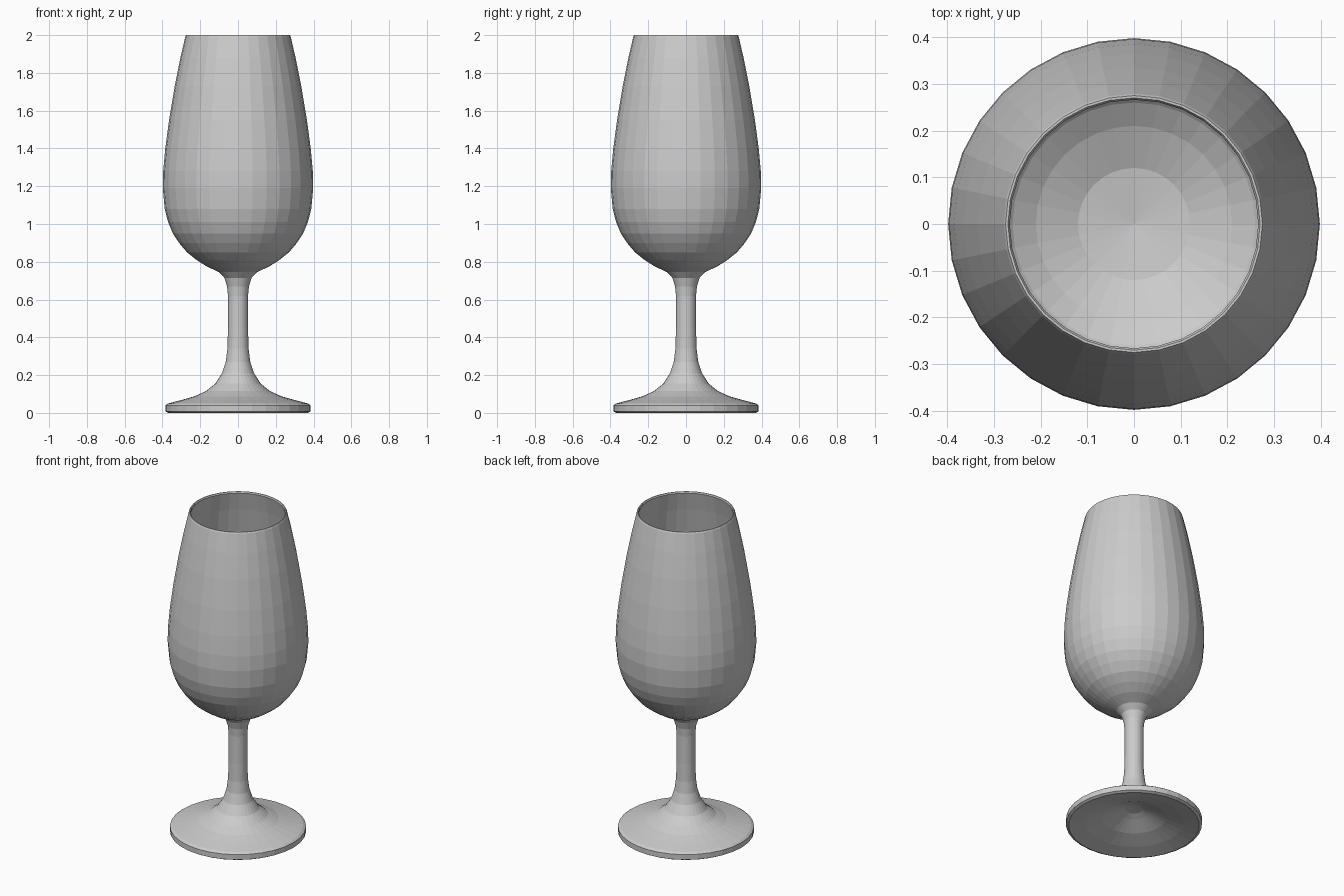
import bpy, bmesh, math
from mathutils import Vector

if "Cube" in bpy.data.objects:
    bpy.data.objects.remove(bpy.data.objects["Cube"])

# Closed half profile (radius, height): underside, foot, stem, bowl, rim, inside
PROFILE = [
    (0, 0.11), (0.05, 0.105), (0.09, 0.09), (0.18, 0.05), (0.28, 0.02), (0.37, 0.0),
    (0.385, 0.008), (0.385, 0.04), (0.37, 0.05), (0.30, 0.068), (0.23, 0.088),
    (0.17, 0.115), (0.12, 0.155), (0.085, 0.21), (0.065, 0.27), (0.056, 0.34),
    (0.053, 0.45), (0.053, 0.62), (0.058, 0.67), (0.072, 0.715), (0.10, 0.745),
    (0.165, 0.775), (0.22, 0.81), (0.27, 0.85), (0.312, 0.90), (0.345, 0.95),
    (0.37, 1.01), (0.388, 1.08), (0.398, 1.19), (0.396, 1.28), (0.385, 1.40),
    (0.365, 1.55), (0.335, 1.73), (0.305, 1.88), (0.279, 1.992), (0.275, 2.0),
    (0.27, 2.0), (0.266, 1.992),
    (0.292, 1.88), (0.322, 1.73), (0.352, 1.55), (0.372, 1.40), (0.383, 1.28),
    (0.385, 1.19), (0.375, 1.08), (0.358, 1.01), (0.333, 0.95), (0.30, 0.90),
    (0.26, 0.86), (0.21, 0.828), (0.12, 0.79), (0, 0.775),
]
SEGMENTS = 32

# Centres of the broken pieces
SHARDS = {
    "foot": [(-0.1, -0.12, 0.05), (-0.12, 0.1, 0.05), (0.13, -0.06, 0.05), (0.07, 0.14, 0.05)],
    "stem": [(0, 0, 0.56), (0, 0.02, 0.72)],
    "bowl": [(0.3, -0.1, 0.88), (0.3, -0.1, 1.5), (0.2, 0.3, 1.2), (-0.1, -0.3, 1.13),
             (-0.35, -0.15, 1.65), (-0.3, 0.22, 1.1), (-0.2, 0.28, 1.6)],
    "rim": [(0.25, -0.15, 2.06), (0.15, 0.2, 1.88)],
}


def lathe():
    """Spin the profile into one closed glass."""
    bm = bmesh.new()
    verts = [bm.verts.new((r, 0, z)) for r, z in PROFILE]
    edges = [bm.edges.new(pair) for pair in zip(verts, verts[1:])]
    bmesh.ops.spin(bm, geom=verts + edges, cent=(0, 0, 0), axis=(0, 0, 1),
                   angle=math.tau, steps=SEGMENTS, use_merge=False)
    bmesh.ops.remove_doubles(bm, verts=bm.verts, dist=0.0005)
    bmesh.ops.recalc_face_normals(bm, faces=bm.faces)
    return bm


def cut_shard(glass, seed, others):
    """Keep the part of the glass nearest to one seed, capping each break."""
    bm = glass.copy()
    for other in others:
        normal = (other - seed).normalized()
        geom = bm.verts[:] + bm.edges[:] + bm.faces[:]
        result = bmesh.ops.bisect_plane(bm, geom=geom, dist=1e-5, plane_co=(seed + other) / 2,
                                        plane_no=normal, clear_outer=True)
        cut = [e for e in result["geom_cut"]
               if isinstance(e, bmesh.types.BMEdge) and e.is_valid and e.is_boundary]
        if cut:
            bmesh.ops.triangle_fill(bm, edges=cut, use_beauty=True, normal=normal)
    return bm


glass = lathe()
seeds = [Vector(p) for group in SHARDS.values() for p in group]
for part, points in SHARDS.items():
    for i, p in enumerate(points):
        seed = Vector(p)
        shard = cut_shard(glass, seed, [s for s in seeds if s != seed])
        mesh = bpy.data.meshes.new(f"{part}_shard_{i + 1}")
        shard.to_mesh(mesh)
        shard.free()
        bpy.context.collection.objects.link(bpy.data.objects.new(mesh.name, mesh))
glass.free()
